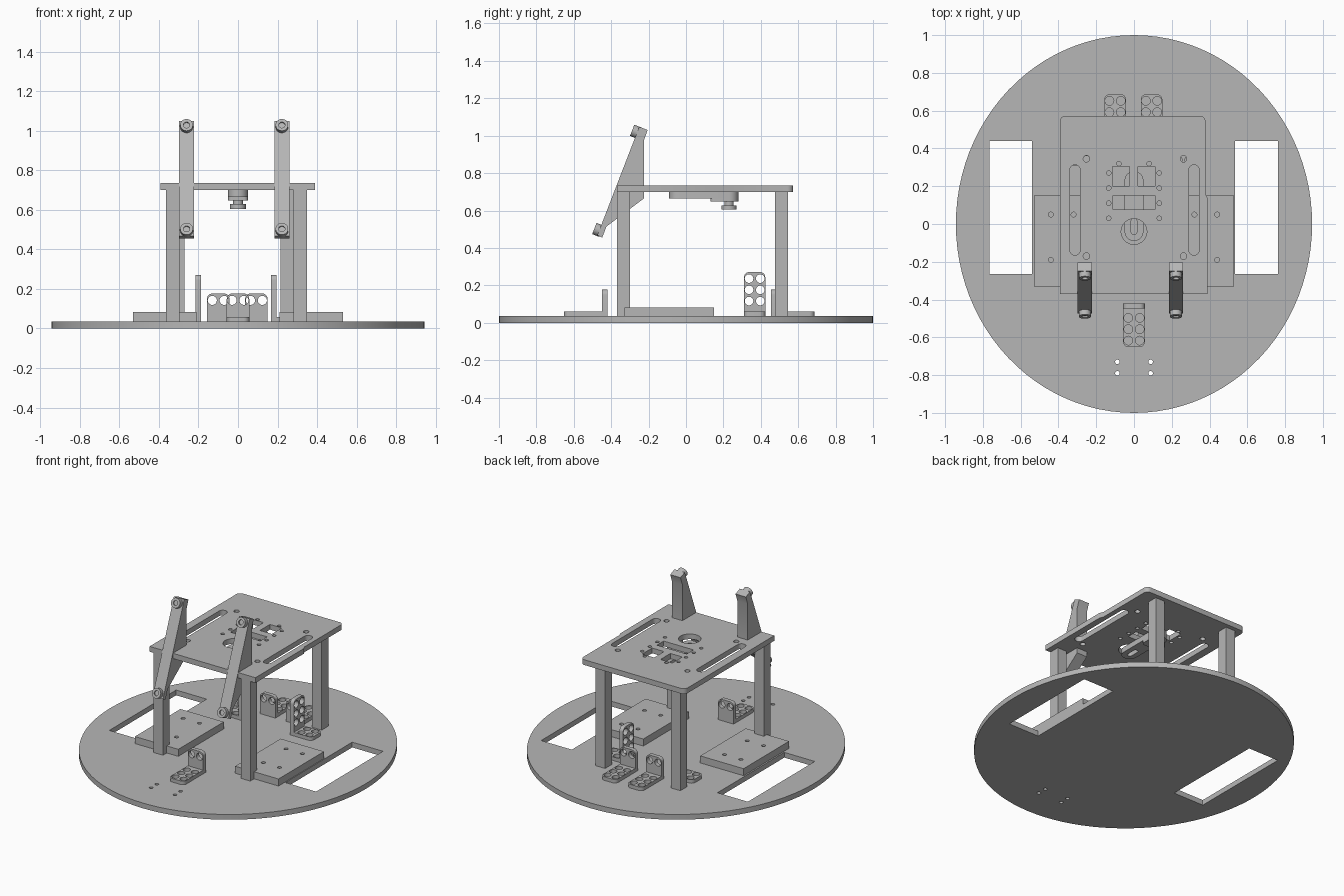
import bpy
import bmesh
from math import cos, sin, pi, radians
from mathutils import Matrix, Vector

cube = bpy.data.objects.get("Cube")
if cube:
    bpy.data.objects.remove(cube, do_unlink=True)

grey = bpy.data.materials.new("plain grey")
grey.use_nodes = True
tone = (0.47, 0.47, 0.47, 1)
grey.diffuse_color = tone
grey.node_tree.nodes["Principled BSDF"].inputs["Base Color"].default_value = tone

FLOOR = 0.035        # top of the base disc
DECK = (0.70, 0.735)


def ellipse(cx, cy, rx, ry=None, n=24):
    ry = ry or rx
    return [(cx + rx * cos(2 * pi * i / n), cy + ry * sin(2 * pi * i / n)) for i in range(n)]


def fillet(corners, steps=6):
    """Polygon from (x, y, radius) corners, with circular fillets on right angles."""
    out = []
    for i, (x, y, r) in enumerate(corners):
        p = Vector((x, y))
        if r == 0:
            out.append((x, y))
            continue
        a = Vector(corners[i - 1][:2]) - p
        b = Vector(corners[(i + 1) % len(corners)][:2]) - p
        a, b = p + a.normalized() * r, p + b.normalized() * r
        for k in range(steps + 1):
            t = k / steps
            w = [(1 - t) ** 2, 2 * t * (1 - t) * 0.7071, t * t]
            q = (a * w[0] + p * w[1] + b * w[2]) / sum(w)
            out.append((q.x, q.y))
    return out


def rect(x0, x1, y0, y1, r=0.0, r_top=None):
    top = r if r_top is None else r_top
    return fillet([(x0, y0, r), (x1, y0, r), (x1, y1, top), (x0, y1, top)])


def plate(name, loops, z0, z1, matrix=None):
    """Extruded outline; every loop after the first is a hole."""
    curve = bpy.data.curves.new(name, "CURVE")
    curve.dimensions = "2D"
    curve.fill_mode = "BOTH"
    curve.extrude = (z1 - z0) / 2
    for loop in loops:
        spline = curve.splines.new("POLY")
        spline.points.add(len(loop) - 1)
        for point, (x, y) in zip(spline.points, loop):
            point.co = (x, y, 0, 1)
        spline.use_cyclic_u = True
    temp = bpy.data.objects.new(name, curve)
    mesh = bpy.data.meshes.new_from_object(temp)
    bpy.data.objects.remove(temp)
    bpy.data.curves.remove(curve)
    bm = bmesh.new()
    bm.from_mesh(mesh)
    bmesh.ops.remove_doubles(bm, verts=bm.verts, dist=0.0002)
    bmesh.ops.translate(bm, verts=bm.verts, vec=(0, 0, (z0 + z1) / 2))
    if matrix:
        bm.transform(matrix)
    bmesh.ops.recalc_face_normals(bm, faces=bm.faces)
    bm.to_mesh(mesh)
    bm.free()
    mesh.materials.clear()
    mesh.materials.append(grey)
    obj = bpy.data.objects.new(name, mesh)
    bpy.context.collection.objects.link(obj)
    bpy.ops.object.select_all(action="DESELECT")
    obj.select_set(True)
    bpy.context.view_layer.objects.active = obj
    bpy.ops.object.shade_smooth_by_angle(angle=radians(30))
    return obj


# Base disc with wheel openings and small screw holes
base = [ellipse(0, 0, 0.943, 1.0, 96)]
base += [rect(-0.765, -0.54, -0.265, 0.44), rect(0.535, 0.762, -0.265, 0.44)]
base += [ellipse(s * 0.088, y, 0.012) for s in (-1, 1) for y in (-0.73, -0.79)]
plate("base_disc", base, 0, FLOOR)

# Motor pads
for side, s in (("left", 1), ("right", -1)):
    pad = [rect(*sorted((s * 0.21, s * 0.53)), -0.33, 0.15)]
    pad += [ellipse(s * x, y, 0.013) for x in (0.32, 0.44) for y in (-0.19, 0.05)]
    plate(side + "_motor_pad", pad, FLOOR, 0.082)

# Deck posts
for name, x, y in (("front_right_post", -0.33, -0.335), ("front_left_post", 0.315, -0.335),
                   ("back_right_post", -0.305, 0.51), ("back_left_post", 0.25, 0.51)):
    plate(name, [rect(x - 0.035, x + 0.035, y - 0.035, y + 0.035)], FLOOR, DECK[0])

# Upper deck with slots, windows and holes
deck = [fillet([(-0.393, -0.37, 0), (0.388, -0.37, 0), (0.388, 0.14, 0), (0.378, 0.16, 0),
                (0.378, 0.573, 0.03), (-0.393, 0.573, 0.03)])]
deck += [rect(-0.34, -0.285, -0.165, 0.313, 0.027), rect(0.29, 0.345, -0.165, 0.313, 0.027)]
deck += [rect(-0.113, -0.025, 0.2, 0.305), rect(0.022, 0.11, 0.2, 0.305)]
deck += [rect(-0.11, 0.11, 0.078, 0.15), ellipse(0, -0.04, 0.068, n=40)]
deck += [ellipse(x, y, 0.017) for x in (-0.252, 0.262) for y in (-0.17, 0.345)]
deck += [ellipse(s * 0.134, 0.03 + 0.08 * i, 0.012) for s in (-1, 1) for i in range(4)]
deck += [ellipse(s * 0.08, 0.32, 0.012) for s in (-1, 1)]
plate("upper_deck", deck, *DECK)

# Slotted lever, housing and knob under the deck
plate("lever", [rect(-0.05, 0.05, -0.09, 0.28, 0.05), rect(-0.015, 0.015, -0.055, 0.03, 0.014)],
      0.665, DECK[0])
plate("lever_housing", [rect(-0.05, 0.05, 0.13, 0.28, 0.02, 0.05)], 0.648, 0.665)
plate("knob_shaft", [ellipse(0, 0.23, 0.025)], 0.625, 0.648)
plate("knob", [ellipse(0, 0.23, 0.04, n=32)], 0.605, 0.628)

# Slanted arms: side profile in y-z, extruded along x, with ringed studs at both ends
profile = [(-0.25, 1.048), (-0.205, 1.03), (-0.225, 0.975), (-0.225, 0.665),
           (-0.425, 0.515), (-0.448, 0.455), (-0.474, 0.468)]
side_on = Matrix(((0, 0, 1, 0), (1, 0, 0, 0), (0, 1, 0, 0), (0, 0, 0, 1)))
lean = Vector((0, -0.931, 0.364)).to_track_quat("Z", "Y").to_matrix().to_4x4()
for side, x in (("right", -0.26), ("left", 0.222)):
    plate(side + "_arm", [profile], x - 0.038, x + 0.038, side_on)
    for end, y, z in (("upper", -0.26, 1.018), ("lower", -0.462, 0.493)):
        place = Matrix.Translation((x, y, z)) @ lean
        plate(f"{side}_{end}_stud", [ellipse(0, 0, 0.032, n=32), ellipse(0, 0, 0.016)],
              -0.01, 0.03, place)
        plate(f"{side}_{end}_stud_core", [ellipse(0, 0, 0.016)], -0.01, 0.02, place)


def bracket(name, x, y, turn, foot, wall):
    """Perforated angle bracket; the foot runs toward local -y from the wall."""
    def leg(length):
        loops = [rect(-0.057, 0.057, 0, length, 0, 0.028)]
        rows = int((length - 0.035) / 0.06)
        return loops + [ellipse(s * 0.03, length - 0.035 - 0.06 * i, 0.023)
                        for s in (-1, 1) for i in range(rows)]
    place = Matrix.Translation((x, y, FLOOR)) @ Matrix.Rotation(radians(turn), 4, "Z")
    plate(name + "_foot", leg(foot), 0, 0.024, place @ Matrix.Rotation(pi, 4, "Z"))
    plate(name + "_wall", leg(wall), 0, 0.028, place @ Matrix.Rotation(pi / 2, 4, "X"))


# Angle brackets
bracket("front_bracket", 0, -0.42, 0, 0.232, 0.142)
bracket("back_right_bracket", -0.1, 0.455, 180, 0.232, 0.142)
bracket("back_left_bracket", 0.093, 0.455, 180, 0.232, 0.142)
bracket("side_left_bracket", 0.167, 0.367, 90, 0.16, 0.236)
bracket("side_right_bracket", -0.186, 0.367, -90, 0.16, 0.236)
